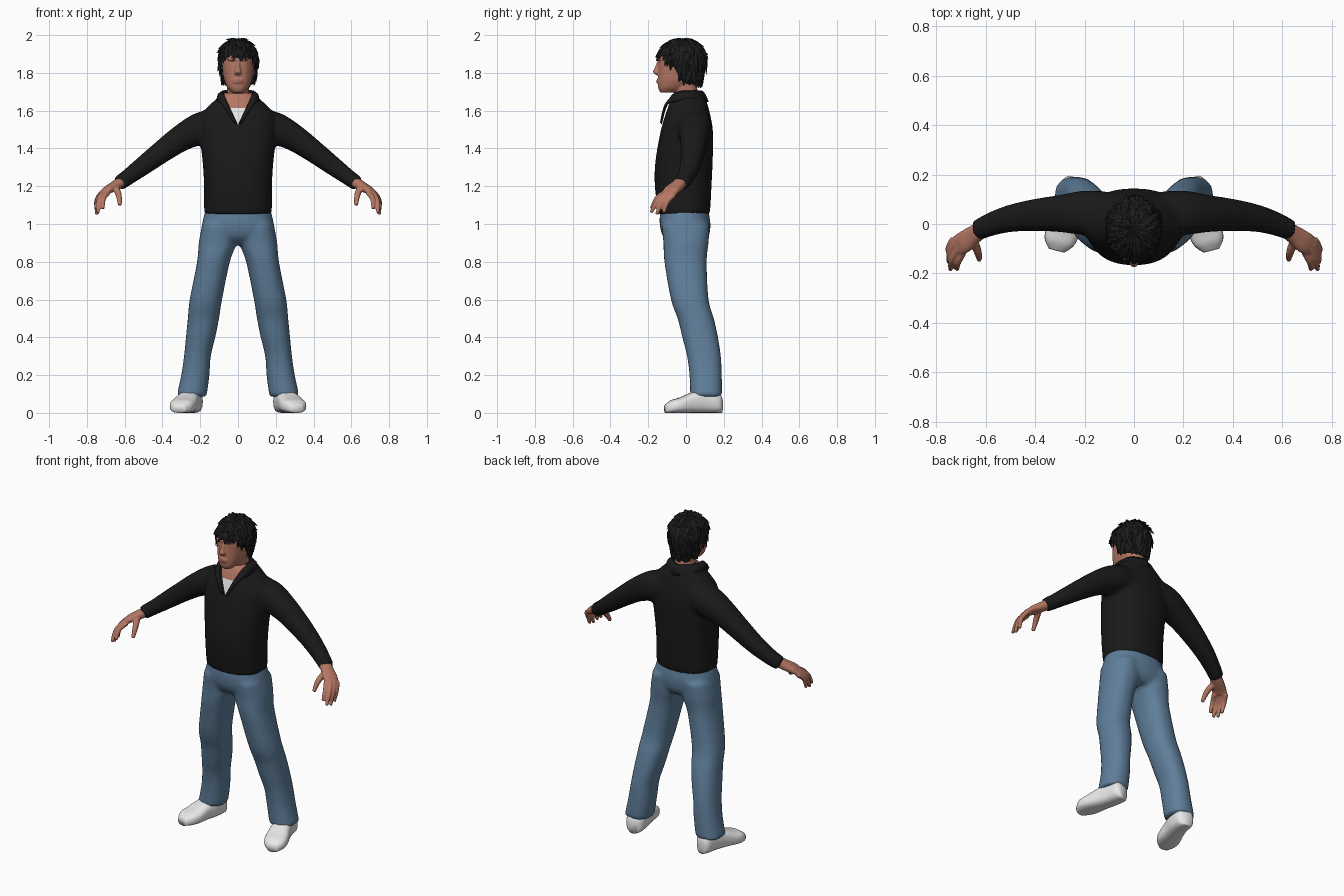
import bpy, bmesh, math, random
from mathutils import Vector, Matrix

random.seed(4)
cube = bpy.data.objects.get("Cube")
if cube:
    bpy.data.objects.remove(cube, do_unlink=True)


def material(name, *rgb):
    mat = bpy.data.materials.new(name)
    mat.use_nodes = True
    mat.diffuse_color = (*rgb, 1)
    bsdf = next(n for n in mat.node_tree.nodes if n.type == "BSDF_PRINCIPLED")
    bsdf.inputs["Base Color"].default_value = (*rgb, 1)
    return mat


SKIN = material("skin", .46, .185, .125)
LIPS = material("lips", .38, .14, .10)
HAIR = material("black hair", .012, .012, .012)
KNIT = material("black knit", .010, .010, .010)
DENIM = material("blue denim", .115, .21, .325)
WHITE = material("white", .8, .8, .8)


def spline(rows, steps):
    """Smooth curve through rows of numbers."""
    out = []
    for i in range(len(rows) - 1):
        p, q = rows[i], rows[i + 1]
        o, r = rows[max(i - 1, 0)], rows[min(i + 2, len(rows) - 1)]
        for k in range(steps):
            t = k / steps
            out.append([b + t / 2 * (c - a + t * (2*a - 5*b + 4*c - d + t * (3*(b - c) + d - a)))
                        for a, b, c, d in zip(o, p, q, r)])
    return out + [list(rows[-1])]


def tube(bm, rows, side, axis=None, n=24, steps=4, power=2.3):
    """Loft rounded rings given as x, y, z, radius along side, other radius."""
    rows = spline(rows, steps)
    pts = [Vector(r[:3]) for r in rows]
    rings = []
    for i, r in enumerate(rows):
        tan = Vector(axis) if axis else pts[min(i + 1, len(pts) - 1)] - pts[max(i - 1, 0)]
        tan.normalize()
        u = Vector(side) - tan * tan.dot(Vector(side))
        u.normalize()
        v = tan.cross(u)
        ring = []
        for k in range(n):
            c, s = math.cos(math.tau * k / n), math.sin(math.tau * k / n)
            c, s = (math.copysign(abs(w) ** (2 / power), w) for w in (c, s))
            ring.append(bm.verts.new(pts[i] + u * c * r[3] + v * s * r[4]))
        rings.append(ring)
    for a, b in zip(rings, rings[1:]):
        for k in range(n):
            bm.faces.new((a[k], a[(k + 1) % n], b[(k + 1) % n], b[k]))
    bm.faces.new(rings[0][::-1])
    bm.faces.new(rings[-1])


def level(z, front, back, rx, x=0):
    return (x, (front + back) / 2, z, rx, (back - front) / 2)


def blob(bm, center, size):
    bmesh.ops.create_uvsphere(bm, u_segments=20, v_segments=12, radius=1,
                              matrix=Matrix.Translation(center) @ Matrix.Diagonal((*size, 1)))


def mirror(bm):
    copy = bmesh.ops.duplicate(bm, geom=bm.verts[:] + bm.edges[:] + bm.faces[:])
    bmesh.ops.scale(bm, vec=(-1, 1, 1), verts=[g for g in copy["geom"] if isinstance(g, bmesh.types.BMVert)])


def finish(name, bm, mats, voxel=0, relax=0, smooth=True):
    """Make the object; with a voxel size, fuse its pieces into one skin."""
    bmesh.ops.recalc_face_normals(bm, faces=bm.faces)
    mesh = bpy.data.meshes.new(name)
    bm.to_mesh(mesh)
    bm.free()
    obj = bpy.data.objects.new(name, mesh)
    bpy.context.collection.objects.link(obj)
    if voxel:
        mod = obj.modifiers.new("fuse", "REMESH")
        mod.mode, mod.voxel_size = "VOXEL", voxel
        mod = obj.modifiers.new("relax", "SMOOTH")
        mod.factor, mod.iterations = .5, relax
        bpy.context.view_layer.update()
        graph = bpy.context.evaluated_depsgraph_get()
        obj.data = bpy.data.meshes.new_from_object(obj.evaluated_get(graph))
        obj.modifiers.clear()
    obj.data.materials.clear()
    for mat in mats:
        obj.data.materials.append(mat)
    for poly in obj.data.polygons:
        poly.use_smooth = smooth
    return obj


X, Y, Z = (1, 0, 0), (0, 1, 0), (0, 0, 1)

# Pullover: sleeves fused to the body
bm = bmesh.new()
tube(bm, [(.1, .045, 1.53, .085, .085), (.2, .045, 1.505, .09, .085), (.3, .042, 1.455, .075, .071),
          (.4, .036, 1.385, .065, .06), (.5, .022, 1.31, .055, .051), (.58, -.002, 1.25, .047, .043),
          (.635, -.027, 1.212, .041, .04)], Y)
mirror(bm)
tube(bm, [level(*r) for r in (
    (1.05, -.146, .125, .178), (1.1, -.153, .13, .18), (1.2, -.165, .135, .18), (1.3, -.165, .14, .185),
    (1.4, -.152, .143, .195), (1.5, -.132, .142, .205), (1.57, -.112, .13, .2), (1.62, -.095, .118, .16),
    (1.66, -.08, .105, .118), (1.695, -.06, .095, .082))], X, Z, n=40)
pullover = finish("pullover", bm, (KNIT, WHITE, SKIN), .012, 6)

# Neck opening: cut a V into the chest, shirt below and skin above
V_LOW, V_TOP, SLOPE = 1.525, 1.615, .47
bm = bmesh.new()
bm.from_mesh(pullover.data)
for co, no in (((0, 0, V_LOW), (1, 0, -SLOPE)), ((0, 0, V_LOW), (1, 0, SLOPE)), ((0, 0, V_TOP), Z)):
    bmesh.ops.bisect_plane(bm, geom=bm.verts[:] + bm.edges[:] + bm.faces[:], plane_co=co, plane_no=no)
for f in bm.faces:
    c = f.calc_center_median()
    if c.y < -.02 and abs(c.x) < (c.z - V_LOW) * SLOPE:
        f.material_index = 1 if c.z < V_TOP else 2
bm.to_mesh(pullover.data)
bm.free()

# Collar: folded band running from the V around the neck
bm = bmesh.new()
inner = spline([(.004, -.132, 1.53), (.045, -.112, 1.62), (.078, -.06, 1.695), (.075, .04, 1.708), (0, .088, 1.705)], 5)
outer = spline([(.02, -.138, 1.535), (.08, -.113, 1.628), (.112, -.05, 1.65), (.105, .06, 1.65), (0, .12, 1.648)], 5)
lines = []
for a, b in zip(inner, outer):
    a, b = Vector(a), Vector(b)
    mid = (a + b) / 2 + Vector((a.x * .08, 0, .01))
    lines.append([bm.verts.new(p) for p in (a, mid, b)])
for p, q in zip(lines, lines[1:]):
    for k in range(2):
        bm.faces.new((p[k], q[k], q[k + 1], p[k + 1]))
mirror(bm)
bmesh.ops.remove_doubles(bm, verts=bm.verts, dist=.0005)
collar = finish("collar", bm, [KNIT])
collar.modifiers.new("thickness", "SOLIDIFY").thickness = .01

# Jeans: two legs fused to the hips
bm = bmesh.new()
tube(bm, [level(*r) for r in (
    (1.0, -.13, .125, .09, .1), (.9, -.12, .12, .1, .108), (.8, -.115, .11, .087, .13),
    (.6, -.08, .12, .086, .17), (.5, -.045, .148, .083, .183), (.4, -.02, .17, .078, .198),
    (.3, .005, .185, .071, .215), (.2, .018, .19, .075, .226), (.085, .022, .192, .08, .246))], X, Z)
mirror(bm)
tube(bm, [level(*r) for r in (
    (1.09, -.135, .115, .168), (1.0, -.14, .13, .19), (.93, -.12, .12, .18), (.89, -.07, .09, .08))], X, Z)
finish("jeans", bm, [DENIM], .012, 6)

# Shoes, toes turned outward
bm = bmesh.new()
tube(bm, [(x, y, h, w, h) for x, y, w, h in (
    (.233, .188, .03, .04), (.237, .165, .052, .058), (.248, .1, .058, .063), (.266, .04, .06, .056),
    (.288, -.03, .068, .041), (.303, -.075, .06, .034), (.313, -.108, .032, .022))],
    (.97, .25, 0), (.25, -.97, 0), power=2.8)
mirror(bm)
finish("shoes", bm, [WHITE])

# Hands: palm, thumb and four curled fingers
bm = bmesh.new()
tube(bm, [(.61, -.02, 1.228, .033, .03), (.65, -.045, 1.203, .038, .027),
          (.69, -.075, 1.18, .044, .022), (.717, -.09, 1.16, .04, .016)], (.4, .9, -.1))
tube(bm, [(.65, -.065, 1.195, .018, .018), (.632, -.11, 1.155, .016, .016), (.625, -.145, 1.1, .01, .01)], Y)
for base, tip in (((.69, -.112, 1.165), (.715, -.183, 1.08)), ((.71, -.097, 1.168), (.742, -.185, 1.06)),
                  ((.722, -.08, 1.163), (.748, -.155, 1.05)), ((.729, -.062, 1.155), (.748, -.118, 1.06))):
    base, tip = Vector(base), Vector(tip)
    bend = (base + tip) / 2 + Vector((.01, -.008, .012))
    tube(bm, [(*base, .015, .015), (*bend, .0135, .0135), (*tip, .009, .009)], Y, n=12)
mirror(bm)
finish("hands", bm, [SKIN], .005, 3)

# Head: skull, neck, nose, brow, lips and ears
bm = bmesh.new()
tube(bm, [level(*r) for r in (
    (1.695, -.135, -.06, .03), (1.72, -.147, .0, .055), (1.76, -.149, .05, .073), (1.81, -.148, .075, .081),
    (1.86, -.145, .082, .086), (1.91, -.135, .075, .082), (1.95, -.1, .05, .06), (1.965, -.06, .01, .02))],
    X, Z, n=32)
tube(bm, [(0, .02, 1.58, .06, .06), (0, .005, 1.68, .058, .06), (0, -.015, 1.78, .06, .065)], X, Z)
tube(bm, [(0, -.14, 1.86, .01, .012), (0, -.153, 1.825, .012, .014), (0, -.157, 1.805, .019, .018),
          (0, -.148, 1.79, .014, .012)], X, Z, n=16)
blob(bm, (0, -.139, 1.872), (.06, .014, .01))
for z in (1.761, 1.75):
    blob(bm, (0, -.145, z), (.028, .012, .007))
for s in (-1, 1):
    blob(bm, (s * .034, -.126, 1.85), (.017, .014, .011))
    blob(bm, (s * .086, -.005, 1.815), (.01, .022, .035))
head = finish("head", bm, (SKIN, LIPS), .005, 4)
for poly in head.data.polygons:
    c = poly.center
    if c.y < -.13 and (c.x / .027) ** 2 + ((c.z - 1.756) / .011) ** 2 < 1:
        poly.material_index = 1


# Hair: a cap with a low nape, covered with ragged locks
def scalp(az, pol, lift=1.0):
    low = max(0, pol - 90)
    s = 1 - .25 * low / 60 if low else math.sin(math.radians(pol))
    a = math.radians(az)
    return Vector((.1 * s * math.sin(a) * lift, -.02 - .122 * s * math.cos(a) * lift,
                   1.865 + math.cos(math.radians(pol)) * (.16 if low else .11 * lift)))


def hairline(az):
    t = min(1, max(0, (abs(az) - 45) / 55))
    return 82 + 55 * t * t * (3 - 2 * t) + max(0, abs(az) - 100) * .16


bm = bmesh.new()
cap = [[bm.verts.new(scalp(az, hairline(az) * (k + .05) / 12)) for k in range(13)] for az in range(-180, 180, 10)]
for i, col in enumerate(cap):
    nxt = cap[(i + 1) % len(cap)]
    for k in range(12):
        bm.faces.new((col[k], nxt[k], nxt[k + 1], col[k + 1]))
bm.faces.new([col[0] for col in cap])
for i in range(230):
    az = random.uniform(-180, 180)
    end = min(hairline(az) + random.uniform(-4, 9), random.uniform(25, 190))
    start = max(2, end - random.uniform(30, 55))
    swirl, flare = random.uniform(-22, 22), random.uniform(1.04, 1.2)
    rows = []
    for t, w in ((0, .009), (.35, .017), (.7, .014), (1, .003)):
        p = scalp(az + swirl * t, start + (end - start) * t, 1.02 + (flare - 1.02) * t * t)
        rows.append((p.x, p.y, min(p.z, 1.993), w, w * .4))
    a = math.radians(az)
    tube(bm, rows, (math.cos(a), math.sin(a), 0), n=4, steps=1, power=2)
finish("hair", bm, [HAIR], smooth=False)
